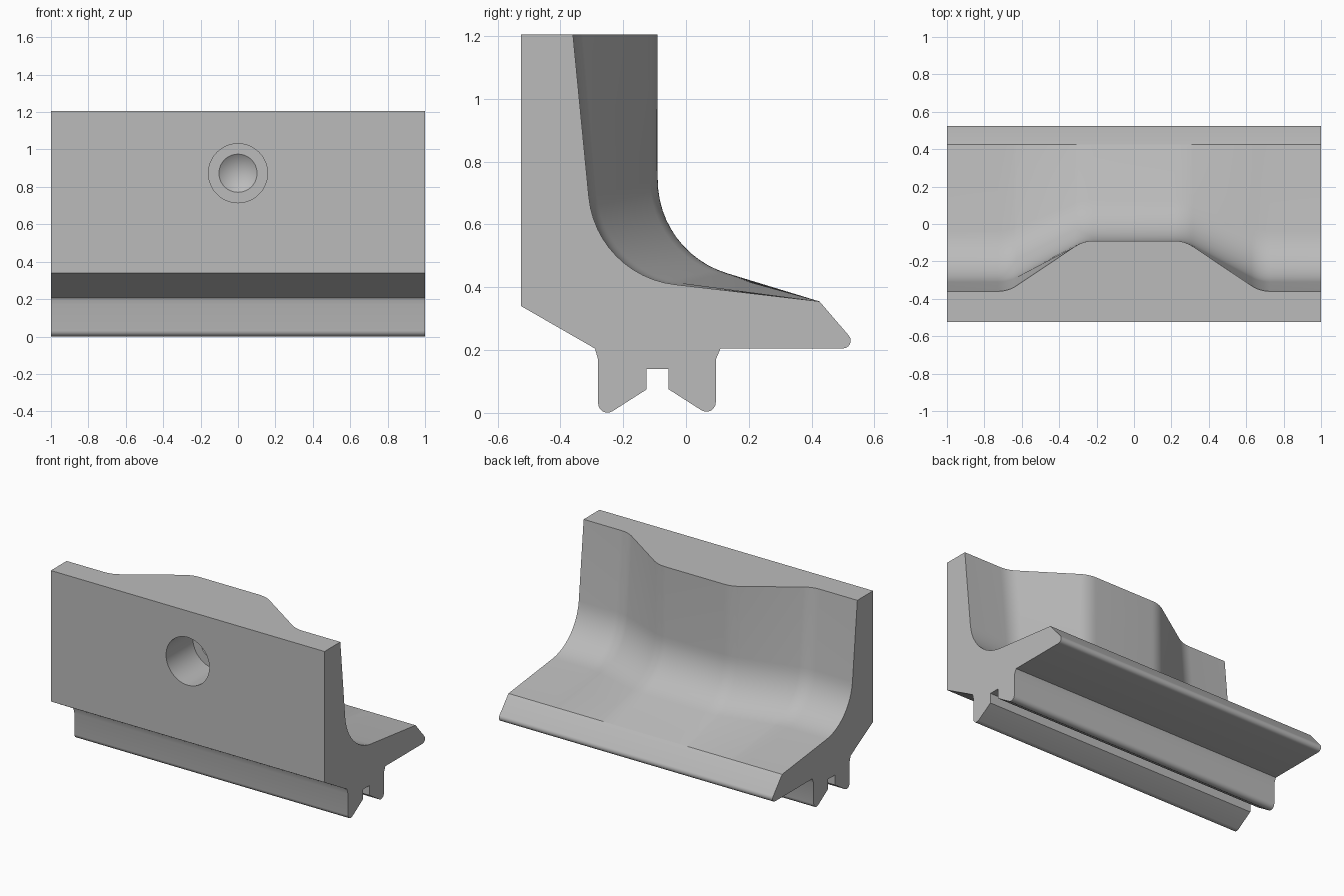
import bpy, bmesh, math
from mathutils import Vector

cube = bpy.data.objects.get("Cube")
if cube:
    bpy.data.objects.remove(cube, do_unlink=True)

steel = bpy.data.materials.new("plain_grey")
steel.use_nodes = True
GREY = (0.5, 0.5, 0.5, 1)
steel.diffuse_color = GREY
steel.node_tree.nodes["Principled BSDF"].inputs["Base Color"].default_value = GREY


def rounded(points, steps=6):
    """Polyline from (u, v, radius) corners; a radius above 0 becomes an arc."""
    path, n = [], len(points)
    for i, (u, v, r) in enumerate(points):
        p = Vector((u, v))
        if r == 0:
            path.append(p)
            continue
        a = (Vector(points[i - 1][:2]) - p).normalized()
        b = (Vector(points[(i + 1) % n][:2]) - p).normalized()
        half = a.angle(b) / 2
        centre = p + (a + b).normalized() * r / math.sin(half)
        start = p + a * r / math.tan(half) - centre
        turn = a.angle_signed(b)
        sweep = math.copysign(math.pi - 2 * half, turn)
        count = steps * 2 if r > 0.2 else steps
        for k in range(count + 1):
            t = sweep * k / count
            c, s = math.cos(t), math.sin(t)
            path.append(centre + Vector((start.x * c - start.y * s,
                                         start.x * s + start.y * c)))
    return path


def section(t):
    """Side profile (y, z): t = 0 at the thin ends, 1 at the thick middle."""
    def mix(a, b):
        return a + (b - a) * t
    return rounded([
        (-0.525, 1.205, 0), (-0.525, 0.34, 0), (-0.29, 0.205, 0), (-0.28, 0.17, 0),
        (-0.28, -0.024, 0.03), (-0.125, 0.075, 0), (-0.125, 0.14, 0),
        (-0.055, 0.14, 0), (-0.055, 0.075, 0), (0.095, -0.021, 0.03),
        (0.095, 0.17, 0), (0.11, 0.205, 0),
        (0.554, 0.205, 0.025), (0.425, 0.355, 0),
        (mix(-0.285, -0.09), mix(0.438, 0.512), 0.31), (mix(-0.36, -0.09), 1.205, 0)])


# Plan outline of the thickened middle, mirrored about x = 0
half_plan = [(-1, -0.36, 0), (-0.673, -0.36, 0.18), (-0.27, -0.09, 0.18)]
plan = rounded(half_plan + [(-x, y, r) for x, y, r in reversed(half_plan)])

# Body lofted through the sections
bm = bmesh.new()
rows = [[bm.verts.new((p.x, q.x, q.y)) for q in section((p.y + 0.36) / 0.27)] for p in plan]
for r0, r1 in zip(rows, rows[1:]):
    for j in range(len(r0)):
        k = (j + 1) % len(r0)
        bm.faces.new((r0[j], r0[k], r1[k], r1[j]))
bm.faces.new(rows[0])
bm.faces.new(rows[-1])
bmesh.ops.recalc_face_normals(bm, faces=bm.faces)
# Merge the flat strips into single faces
flat = [e for e in bm.edges if len(e.link_faces) == 2 and e.calc_face_angle(1) < 0.0005]
bmesh.ops.dissolve_edges(bm, edges=flat, use_verts=True)
mesh = bpy.data.meshes.new("die_body")
bm.to_mesh(mesh)
bm.free()
mesh.materials.append(steel)
body = bpy.data.objects.new("die_body", mesh)
bpy.context.collection.objects.link(body)

# Stepped blind hole with a drill point, cut from the front
bm = bmesh.new()
rings = []
for y, r in [(-0.6, 0.158), (-0.245, 0.158), (-0.245, 0.102)]:
    rings.append([bm.verts.new((r * math.cos(a), y, 0.873 + r * math.sin(a)))
                  for a in (math.tau * i / 48 for i in range(48))])
tip = bm.verts.new((0, -0.17, 0.873))
for i in range(48):
    k = (i + 1) % 48
    for r0, r1 in zip(rings, rings[1:]):
        bm.faces.new((r0[i], r0[k], r1[k], r1[i]))
    bm.faces.new((rings[2][i], rings[2][k], tip))
bm.faces.new(rings[0])
bmesh.ops.recalc_face_normals(bm, faces=bm.faces)
cut_mesh = bpy.data.meshes.new("hole_cutter")
bm.to_mesh(cut_mesh)
bm.free()
cut_mesh.materials.append(steel)
cutter = bpy.data.objects.new("hole_cutter", cut_mesh)
cutter.hide_render = True
bpy.context.collection.objects.link(cutter)

hole = body.modifiers.new("mounting_hole", 'BOOLEAN')
hole.operation = 'DIFFERENCE'
hole.solver = 'EXACT'
hole.object = cutter
bpy.ops.object.select_all(action='DESELECT')
body.select_set(True)
bpy.context.view_layer.objects.active = body
bpy.ops.object.modifier_apply(modifier=hole.name)
bpy.data.objects.remove(cutter, do_unlink=True)
bpy.ops.object.shade_smooth_by_angle(angle=math.radians(30))
